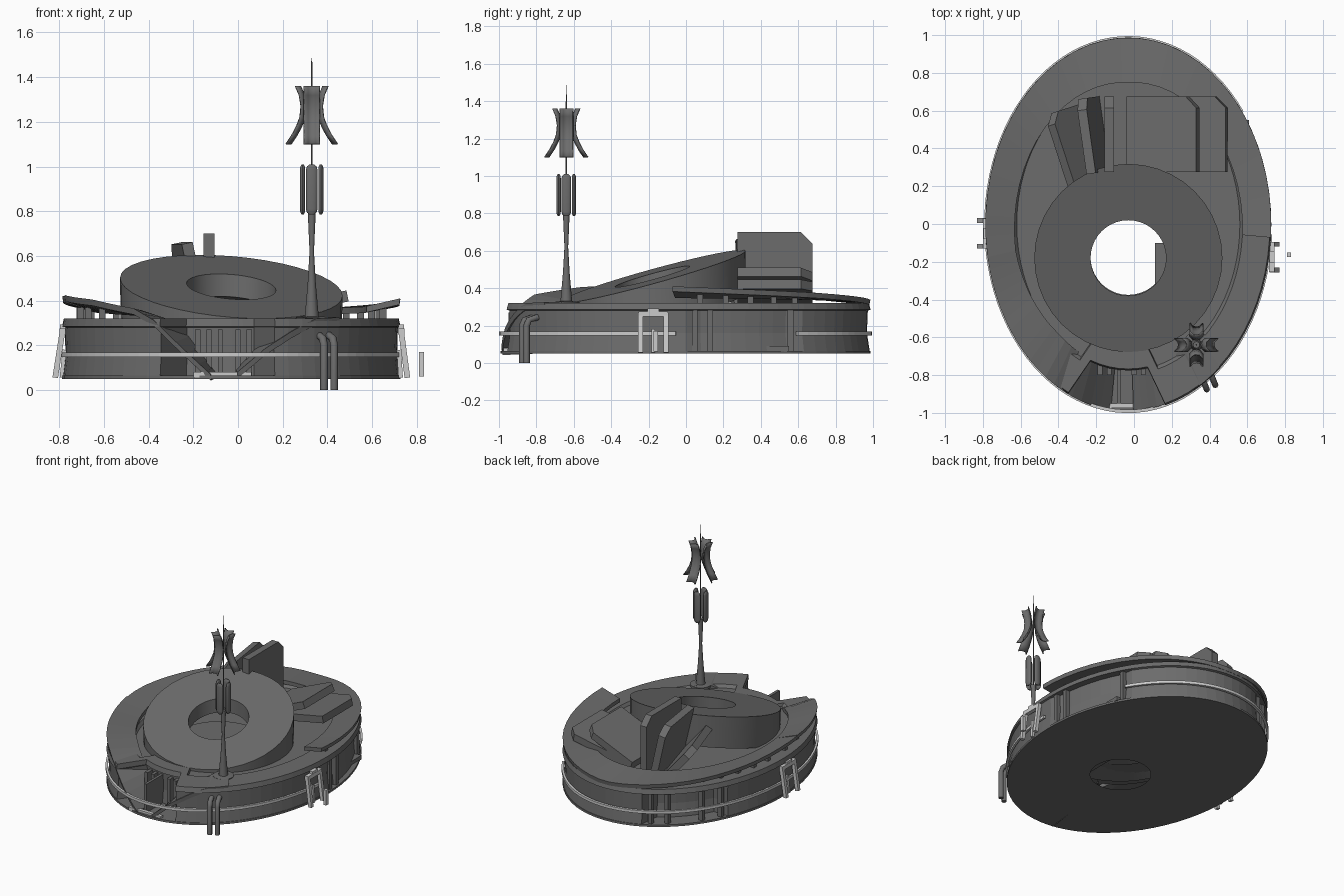
import bpy, bmesh
from math import sin, cos, pi, radians
from mathutils import Matrix, Vector

if "Cube" in bpy.data.objects:
    bpy.data.objects.remove(bpy.data.objects["Cube"])

CX = -0.03


def oval(deg, s, z):
    t = radians(deg)
    return Vector((CX + 0.757 * s * cos(t), -0.003 + 0.99 * s * sin(t), z))


def lerp_table(tab, x):
    for (a, va), (b, vb) in zip(tab, tab[1:]):
        if x <= b:
            return va + (vb - va) * max(0, (x - a) / (b - a))
    return tab[-1][1]


def loft(name, rings, close_rings=False, close_loop=True, caps=False):
    """Skin a list of equally long point loops."""
    bm = bmesh.new()
    vs = [[bm.verts.new(p) for p in r] for r in rings]
    n = len(rings[0])
    pairs = list(zip(vs, vs[1:])) + ([(vs[-1], vs[0])] if close_rings else [])
    for a, b in pairs:
        for i in range(n if close_loop else n - 1):
            j = (i + 1) % n
            bm.faces.new((a[i], a[j], b[j], b[i]))
    if caps:
        bm.faces.new(vs[0])
        bm.faces.new(vs[-1])
    bmesh.ops.recalc_face_normals(bm, faces=bm.faces)
    me = bpy.data.meshes.new(name)
    bm.to_mesh(me)
    bm.free()
    ob = bpy.data.objects.new(name, me)
    bpy.context.collection.objects.link(ob)
    return ob


def smooth(ob):
    bpy.ops.object.select_all(action='DESELECT')
    bpy.context.view_layer.objects.active = ob
    ob.select_set(True)
    bpy.ops.object.shade_smooth_by_angle(angle=radians(35))
    return ob


def box(name, x0, x1, y0, y1, z0, z1):
    return loft(name, [[(x0, y0, z), (x1, y0, z), (x1, y1, z), (x0, y1, z)]
                       for z in (z0, z1)], caps=True)


def lathe(name, x, y, prof, n=12, sx=1, sy=1):
    return smooth(loft(name, [[(x + sx * r * cos(2 * pi * i / n), y + sy * r * sin(2 * pi * i / n), z)
                               for i in range(n)] for r, z in prof], caps=True))


def beam(name, a, b, w):
    """Square bar between two points."""
    a, b = Vector(a), Vector(b)
    q = (b - a).to_track_quat('Z', 'Y')
    c = [q @ Vector((sx * w / 2, sy * w / 2, 0)) for sx, sy in ((-1, -1), (1, -1), (1, 1), (-1, 1))]
    return loft(name, [[p + k for k in c] for p in (a, b)], caps=True)


def arc_plate(name, t0, t1, n, s_in, s_out, z_in, z_out, th):
    """Curved plate along the oval; heights come from angle tables."""
    rings = []
    for i in range(n + 1):
        t = t0 + (t1 - t0) * i / n
        zi, zo, si = (lerp_table(k, t) for k in (z_in, z_out, s_in))
        rings.append([oval(t, si, zi), oval(t, s_out, zo),
                      oval(t, s_out - 0.005, zo - th), oval(t, si, zi - th)])
    return loft(name, rings, caps=True)


# hull: hollow oval with recessed bays, open in the middle
ANG = [i * 5 for i in range(72)]


def bay(t):
    if 250 <= t <= 280:
        return 0.78
    if 5 <= t <= 35:
        return 0.96
    return 0.87 if 115 <= t <= 145 else 1


def shaft(r, z):
    return [(CX + r * cos(radians(t)), -0.175 + r * sin(radians(t)), z) for t in ANG]


def hull_ring(s, z, front_only=False):
    return [oval(t, s * (bay(t) if not front_only or 245 <= t <= 285 else 1), z) for t in ANG]


flat = [oval(t, 1, 0.05) for t in ANG]
loft("hull", [shaft(0.2, 0.05), flat, [p + Vector((0, 0, 0.015)) for p in flat],
              hull_ring(0.995, 0.065), hull_ring(0.98, 0.16), hull_ring(0.985, 0.28),
              hull_ring(1.0, 0.285, True), hull_ring(0.99, 0.32, True),
              hull_ring(0.8, 0.32, True), hull_ring(0.78, 0.3, True), shaft(0.3, 0.3)])

# trim strip around the hull, open at the right bay
loft("trim_strip", [[oval(t, 0.99, 0.148), oval(t, 1.008, 0.148),
                     oval(t, 1.008, 0.168), oval(t, 0.99, 0.168)]
                    for t in range(37, 361, 4)], caps=True)

# raised rim sweeping round the back and down the front left
arc_plate("rear_rim", -4, 190, 30, [(-4, 0.8), (90, 0.76), (190, 0.8)], 1.0,
          [(-4, 0.375), (90, 0.36), (190, 0.375)],
          [(-4, 0.41), (45, 0.375), (90, 0.335), (135, 0.375), (180, 0.42), (190, 0.42)], 0.028)
arc_plate("left_front_wing", 190, 263, 18, [(190, 0.8), (230, 0.76), (263, 0.77)], 1.0,
          [(190, 0.375), (225, 0.36), (240, 0.32), (250, 0.25), (263, 0.08)],
          [(190, 0.425), (215, 0.405), (235, 0.365), (243, 0.31), (253, 0.19), (263, 0.07)], 0.028)
arc_plate("right_front_ramp", -88, -50, 12, [(-88, 0.78), (-50, 0.76)], 0.995,
          [(-88, 0.09), (-78, 0.2), (-68, 0.28), (-60, 0.325), (-50, 0.33)],
          [(-88, 0.08), (-78, 0.19), (-68, 0.27), (-60, 0.32), (-50, 0.325)], 0.03)

# posts holding the rim
for t in (5, 14, 23, 32, 41, 139, 148, 157, 166, 175, 188, 200, 212):
    p = oval(t, 0.9, 0.3)
    beam("rim_post", p, p + Vector((0, 0, 0.07)), 0.03)

# tilted ring on the deck
N = 40


def disc_ring(r, drop):
    out = []
    for i in range(N):
        x, y = CX + r * cos(2 * pi * i / N), -0.18 + r * sin(2 * pi * i / N)
        z = 0.465 - 0.08 * (x - CX) + 0.275 * (y + 0.17)
        out.append((x, y, max(min(z, 0.285), z - drop)))
    return out


smooth(loft("tilted_ring", [disc_ring(0.2, 0), disc_ring(0.498, 0), disc_ring(0.495, 0.23),
                            disc_ring(0.2, 0.1)], close_rings=True))
box("shaft_flap", 0.11, 0.18, -0.32, -0.1, 0.08, 0.1)


# fan of chamfered slabs behind the ring: (pivot x, y, z, lean, length, turn)
def slab(px, py, pz, lean, r, turn):
    prof = [(-0.2, 0), (0.2, 0), (0.2, r - 0.06), (0.14, r), (-0.2, r)]
    m = (Matrix.Translation((px, py, pz)) @ Matrix.Rotation(radians(turn), 4, 'Z')
         @ Matrix.Rotation(radians(lean), 4, 'Y'))
    loft("fan_slab", [[m @ Vector((x, y, z)) for y, z in prof] for x in (-0.025, 0.025)], caps=True)


for s in ((-0.13, 0.475, 0.3, 0, 0.4, 0), (-0.18, 0.475, 0.3, -12, 0.365, 8),
          (-0.21, 0.45, 0.28, -40, 0.3, 18),
          (-0.03, 0.475, 0.33, 67, 0.4, 0), (-0.03, 0.475, 0.32, 79, 0.53, 0)):
    slab(*s)

# antenna mast
AX, AY = 0.33, -0.64
lathe("mast_foot", AX, AY, [(0.07, 0.31), (0.07, 0.326), (0.035, 0.33)], 16)
lathe("mast", AX, AY, [(0.032, 0.32), (0.018, 0.48), (0.01, 0.62), (0.018, 0.8)])
lathe("mast_rod", AX, AY, [(0.004, 0.8), (0.004, 1.36), (0.002, 1.485)], 6)

for k in range(4):
    c, s = round(cos(k * pi / 2)), round(sin(k * pi / 2))
    # flat rounded pods
    r = 0.026
    lathe("mast_pod", AX + 0.041 * c, AY + 0.041 * s,
          [(r * 0.4, 0.785), (r * 0.85, 0.795), (r, 0.81), (r, 0.985), (r * 0.85, 1.0), (r * 0.4, 1.01)],
          12, 0.45 if c else 1, 0.45 if s else 1)
    # flared antenna blades
    rows = []
    for z, o in ((1.1, 0.11), (1.14, 0.083), (1.18, 0.062), (1.22, 0.047),
                 (1.27, 0.042), (1.32, 0.05), (1.36, 0.067)):
        rows.append([(AX + d * c - w * s, AY + d * s + w * c, z)
                     for d, w in ((o + 0.006, -0.035), (o - 0.012, -0.018), (o - 0.016, 0),
                                  (o - 0.012, 0.018), (o + 0.006, 0.035))])
    blade = loft("antenna_blade", rows, close_loop=False)
    mod = blade.modifiers.new("thickness", 'SOLIDIFY')
    mod.thickness, mod.offset = 0.007, 0
    smooth(blade)

# drain pipes reaching the ground
for x, y in ((0.385, -0.875), (0.43, -0.852)):
    cu = bpy.data.curves.new("drain_pipe", 'CURVE')
    cu.dimensions, cu.bevel_depth, cu.bevel_resolution, cu.use_fill_caps = '3D', 0.017, 2, True
    sp = cu.splines.new('POLY')
    sp.points.add(3)
    for pt, (d, z) in zip(sp.points, ((0, 0), (0, 0.2), (0.012, 0.23), (0.06, 0.245))):
        pt.co = (x - d * 0.4, y + d, z, 1)
    bpy.context.collection.objects.link(bpy.data.objects.new("drain_pipe", cu))


# door frames on both sides
def side_frame(xb, xt, yc):
    sx = 1 if xb > 0 else -1
    for dy in (-0.068, 0.068):
        beam("door_frame_leg", (xb, yc + dy, 0.055), (xt, yc + dy, 0.265), 0.025)
    beam("door_frame_top", (xt, yc - 0.08, 0.262), (xt, yc + 0.08, 0.262), 0.028)
    beam("door_frame_cap", (xt, yc - 0.03, 0.28), (xt, yc + 0.03, 0.28), 0.025)
    beam("door_jamb", (xb - sx * 0.03, yc, 0.055), (xt - sx * 0.01, yc, 0.18), 0.02)


side_frame(0.758, 0.73, -0.175)
side_frame(-0.818, -0.785, -0.05)
box("side_marker", 0.81, 0.832, -0.175, -0.15, 0.06, 0.17)

# posts in the side, rear and front bays
for t in (3, 8, 36, 114, 122, 138, 147):
    p = oval(t, 0.965, 0.055)
    beam("bay_post", p, p + Vector((0, 0, 0.23)), 0.03)
box("bay_step", 0.54, 0.61, 0.43, 0.55, 0.06, 0.09)
box("front_fin", -0.09, -0.07, -0.95, -0.73, 0.06, 0.27)
for x in (-0.18, -0.13, 0.0, 0.05):
    box("front_bay_post", x - 0.012, x + 0.012, -0.8, -0.74, 0.06, 0.27)
box("front_step", -0.2, 0.06, -0.975, -0.95, 0.055, 0.08)

# dark body, pale trim
mats = {}
for key, v in (("dark", 0.15), ("pale", 0.6)):
    mats[key] = bpy.data.materials.new(key + "_metal")
    mats[key].diffuse_color = (v, v, v, 1)
for ob in bpy.context.collection.objects:
    pale = ob.name.startswith(("trim", "door", "side_marker", "front_step"))
    ob.data.materials.append(mats["pale" if pale else "dark"])

for m in bpy.data.materials:
    if m.users and not m.is_grease_pencil:
        m.use_nodes = True
        m.node_tree.nodes["Principled BSDF"].inputs["Base Color"].default_value = m.diffuse_color
